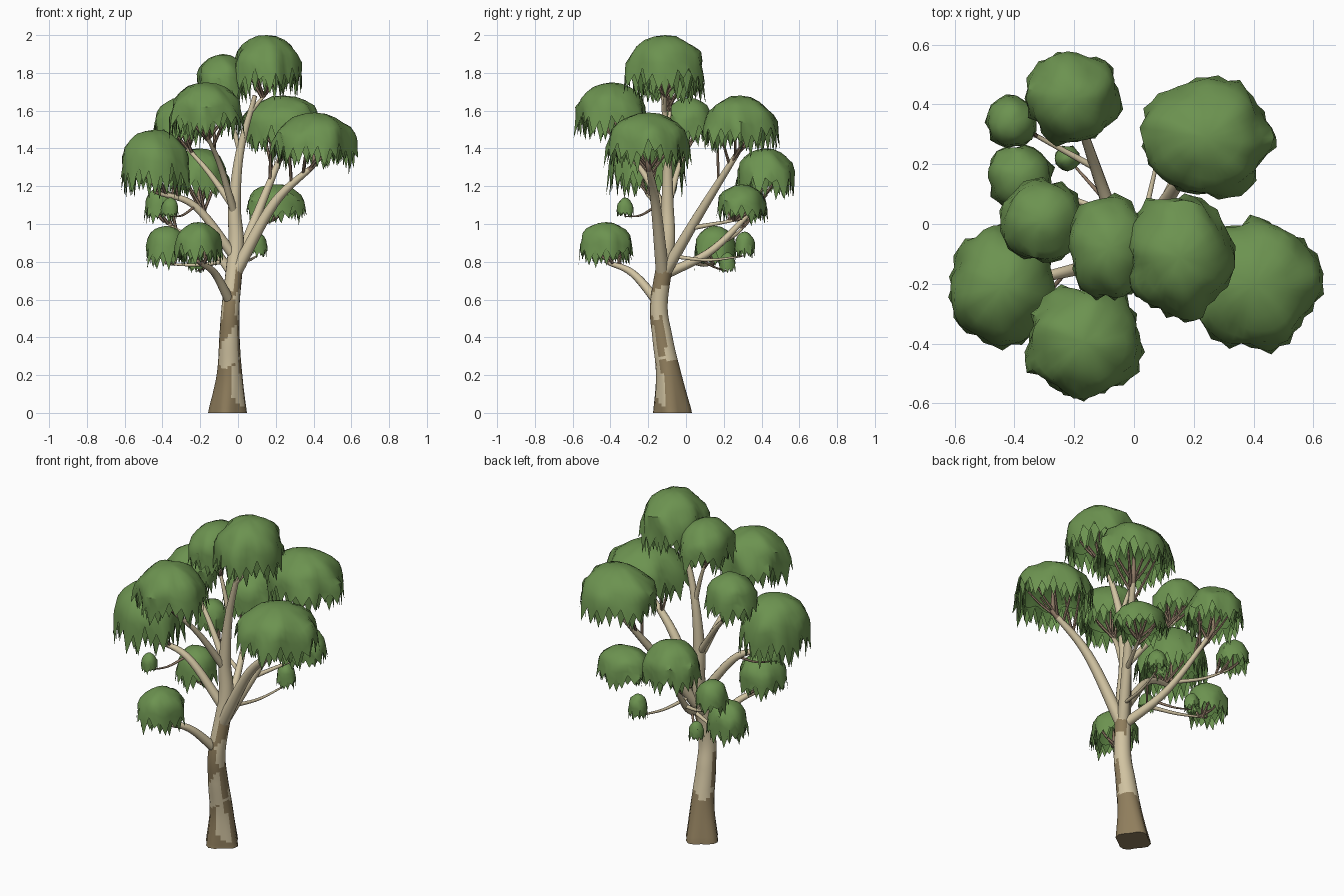
import bpy, bmesh, math, random
from mathutils import Vector, noise

if "Cube" in bpy.data.objects:
    bpy.data.objects.remove(bpy.data.objects["Cube"])

random.seed(4)


def material(name, col):
    m = bpy.data.materials.new(name)
    m.diffuse_color = (*col, 1)
    m.use_nodes = True
    m.node_tree.nodes["Principled BSDF"].inputs["Base Color"].default_value = m.diffuse_color
    return m


LEAF = material("leaf green", (0.15, 0.29, 0.08))
DEEP = material("deep leaf green", (0.085, 0.18, 0.045))
CREAM = material("cream bark", (0.64, 0.55, 0.36))
BROWN = material("old brown bark", (0.28, 0.21, 0.11))
TWIG = material("twig brown", (0.27, 0.19, 0.13))


def finish(bm, name, mats, angle=50):
    me = bpy.data.meshes.new(name)
    bm.to_mesh(me)
    bm.free()
    ob = bpy.data.objects.new(name, me)
    bpy.context.collection.objects.link(ob)
    for m in mats:
        me.materials.append(m)
    bpy.ops.object.select_all(action='DESELECT')
    ob.select_set(True)
    bpy.context.view_layer.objects.active = ob
    bpy.ops.object.shade_smooth_by_angle(angle=math.radians(angle))


def smooth_path(pts, steps):
    """Catmull-Rom through (x, y, z, radius) points."""
    p = [Vector(q) for q in pts]
    p = [2 * p[0] - p[1]] + p + [2 * p[-1] - p[-2]]
    out = []
    for i in range(1, len(p) - 2):
        a, b, c, d = p[i - 1:i + 3]
        for s in range(steps):
            t = s / steps
            out.append(0.5 * (2 * b + (c - a) * t + (2 * a - 5 * b + 4 * c - d) * t * t
                              + (3 * b - a - 3 * c + d) * t ** 3))
    return out + [p[-2]]


def tube(bm, path, sides, flare=0, brown_from=9):
    """Tube along a path; rings past brown_from (0-1) take the second material."""
    rings = []
    for i, q in enumerate(path):
        tan = (path[min(i + 1, len(path) - 1)] - path[max(i - 1, 0)]).to_3d().normalized()
        if flare and i == 0:
            tan = Vector((0, 0, 1))
        u = Vector((0, 1, 0)).cross(tan)
        if u.length < 0.35:
            u = Vector((1, 0, 0)).cross(tan)
        u.normalize()
        v = tan.cross(u)
        ring = []
        for k in range(sides):
            a = math.tau * k / sides
            r = q[3]
            if flare:  # root buttresses fade out with height
                r *= 1 + 0.12 * math.cos(4 * a + 0.6) * max(0, 1 - q[2] / flare)
            ring.append(bm.verts.new(q.to_3d() + (u * math.cos(a) + v * math.sin(a)) * r))
        rings.append(ring)
    for i, (r0, r1) in enumerate(zip(rings, rings[1:])):
        for k in range(sides):
            j = (k + 1) % sides
            bm.faces.new((r0[k], r0[j], r1[j], r1[k])).material_index = int(i / len(path) > brown_from)
    bm.faces.new(rings[0][::-1])
    bm.faces.new(rings[-1])


# Trunk, with old brown bark at the foot and in patches above
trunk = smooth_path([(-.055, -.072, 0, .094), (-.045, -.092, .2, .066), (-.045, -.125, .4, .054),
                     (-.038, -.143, .58, .047), (-.01, -.1, .88, .042), (-.018, -.098, 1.1, .033),
                     (.01, -.1, 1.38, .022), (.09, -.12, 1.68, .012)], 14)
bm = bmesh.new()
tube(bm, trunk, 18, 0.3)
for f in bm.faces:
    f.normal_update()
    c, n = f.calc_center_median(), f.normal
    ns = noise.noise(Vector((c.x * 14, c.y * 14, c.z * 6)))
    foot = c.z < 0.27 + 0.07 * ns - (0.2 if n.x > 0.4 and n.y < -0.6 else 0)
    patch = 0.3 < c.z < 0.64 and n.y < 0.2 and ns > 0.06
    knot = abs(c.z - 0.71) < 0.06 + 0.05 * ns and n.x > 0.2
    f.material_index = 1 if foot or patch or knot else 0
finish(bm, "trunk", [CREAM, BROWN])


def foliage(name, cx, cy, rad, z0, z1, stretch=1.0):
    """Lumpy dome hung with ragged leaf layers; returns its centre, radii and dome height."""
    rx, ry, h = rad * stretch, rad / stretch, z1 - z0
    teeth = max(8, round(math.tau * rad / 0.066))
    n, rows, lobes = teeth * 2, 6, random.choice((5, 6, 7))
    ph, seed = random.random() * 6, Vector((random.random() * 90, 0, 0))
    dome = h * 0.66

    def point(a, t, inset=1.0):
        lobe = abs(math.sin(lobes * a / 2 + ph))
        s, c = math.sin(t * math.pi / 2), math.cos(t * math.pi / 2)
        d = Vector((math.cos(a) * s, math.sin(a) * s, c))
        bump = noise.noise(d * 1.8 + seed) + 0.5 * noise.noise(d * 4.5 + seed)
        r = s ** 0.95 * (1 - 0.1 * t * t * (1 - lobe) + 0.13 * bump * t) * inset
        z = z1 - dome * (1 - c) * (1 - 0.22 * t * (1 - lobe)) + 0.1 * h * bump * t
        return Vector((cx + rx * r * math.cos(a), cy + ry * r * math.sin(a), z - (1 - inset) * 0.4 * h))

    bm = bmesh.new()

    def shell(inset, mat):
        top = bm.verts.new(point(0, 0, inset))
        rings = [[bm.verts.new(point(math.tau * k / n, (i + 1) / rows, inset)) for k in range(n)]
                 for i in range(rows)]
        for k in range(n):
            j = (k + 1) % n
            quads = [(top, rings[0][k], rings[0][j])]
            quads += [(a[k], b[k], b[j], a[j]) for a, b in zip(rings, rings[1:])]
            for q in quads:
                bm.faces.new(q[::-1] if mat else q).material_index = mat
        return rings[-1]

    def hang(l, m, r, a, length, out, mat=0):
        tip = bm.verts.new(m.co + Vector((rx * math.cos(a) * out, ry * math.sin(a) * out, -length)))
        for q in ((l, tip, m), (m, tip, r)):
            bm.faces.new(q).material_index = mat

    rim = shell(1.0, 0)
    shell(0.95, 1)
    for k in range(0, n, 2):
        a = math.tau * (k + 1) / n
        hang(rim[k], rim[k + 1], rim[(k + 2) % n], a, h * random.uniform(.16, .38), 0.05)
    # inner layers of leaves, staggered by half a leaf
    for inset, t, mat, lo in ((.95, .93, 0, .3), (.8, .9, 1, .25)):
        for k in range(teeth):
            a, w = math.tau * k / teeth, 1.1 * math.tau / n
            l, m, r = (bm.verts.new(point(a + s * w, t, inset)) for s in (-1, 0, 1))
            hang(l, m, r, a, h * random.uniform(lo, lo + .17), -0.02, mat)
    finish(bm, name + "_foliage", [LEAF, DEEP], 40)
    return Vector((cx, cy, z0 + 0.08 * h)), rx, ry, z1 - dome * .55


def clump(name, parent, height, radius, bow, *shape):
    """Foliage clump on a limb that leaves its parent at a height and bows up or down midway."""
    hub, rx, ry, zt = foliage(name, *shape)
    s = min(parent, key=lambda q: abs(q[2] - height)).to_3d()
    mid = s.lerp(hub, 0.5) + Vector((0, 0, bow))
    path = smooth_path([(*s, radius), (*mid, radius * .72), (*hub, radius * .4)], 7)
    path.append(Vector((hub.x, hub.y, zt, .004)))
    bm = bmesh.new()
    tube(bm, path, 9, 0, 0.78)
    finish(bm, name + "_limb", [CREAM, TWIG] if radius > .009 else [TWIG, TWIG])
    # twigs leave the outer part of the limb and fan into the dome
    if rx > 0.07:
        bm = bmesh.new()
        count = 7 if rx > 0.13 else 4
        for i in range(count):
            a = math.tau * i / count + radius * 99
            e = Vector((hub.x + rx * .7 * math.cos(a), hub.y + ry * .7 * math.sin(a), zt))
            near = sorted(path[8:14], key=lambda q: (q.to_3d() - e).length)[random.choice((0, 1, 2, 3))]
            b = near.to_3d()
            m = b.lerp(e, 0.55) - Vector((0, 0, 0.015))
            tube(bm, smooth_path([(*b, .009), (*m, .007), (*e, .004)], 3), 6)
        finish(bm, name + "_twigs", [TWIG])
    return path


# Clumps: limb start height, limb radius, bow, then centre x, y, radius, bottom, top, stretch
clump("crown", trunk, 1.6, .014, 0, .153, -.11, .195, 1.67, 2.0, .93)
clump("crown_left", trunk, 1.38, .015, .02, -.08, -.08, .16, 1.64, 1.9, .9)
clump("front_high", trunk, 1.05, .022, .04, -.167, -.395, .193, 1.45, 1.75, 1.04)
clump("left_high", trunk, 1.08, .02, .02, -.305, .01, .145, 1.42, 1.67)
left = clump("left", trunk, .82, .028, .1, -.44, -.21, .192, 1.14, 1.5, .96)
clump("right", trunk, .72, .036, .09, .405, -.2, .218, 1.29, 1.59)
back_right = clump("back_right", trunk, .72, .034, .01, .245, .29, .212, 1.38, 1.68, 1.06)
back_left = clump("back_left", trunk, .72, .028, -.07, -.207, .42, .158, 1.13, 1.4)
clump("front_low", trunk, .58, .028, .05, -.21, -.422, .133, .78, 1.01, .94)

# Smaller clumps on side branches
clump("back_right_low", back_right, .98, .014, 0, .2, .295, .147, 1.01, 1.21, 1.08)
clump("back_low", back_right, .85, .011, -.02, .1, .31, .055, .82, .96)
clump("left_back_upper", back_left, .9, .012, -.02, -.41, .34, .09, 1.01, 1.19)
clump("left_back_low", back_left, .8, .012, -.01, -.382, .155, .114, .77, .99)
clump("back_twig", back_left, .83, .008, -.01, -.222, .22, .043, .74, .85)
clump("left_twig", left, 1.08, .008, -.02, -.36, -.322, .046, 1.03, 1.14)
